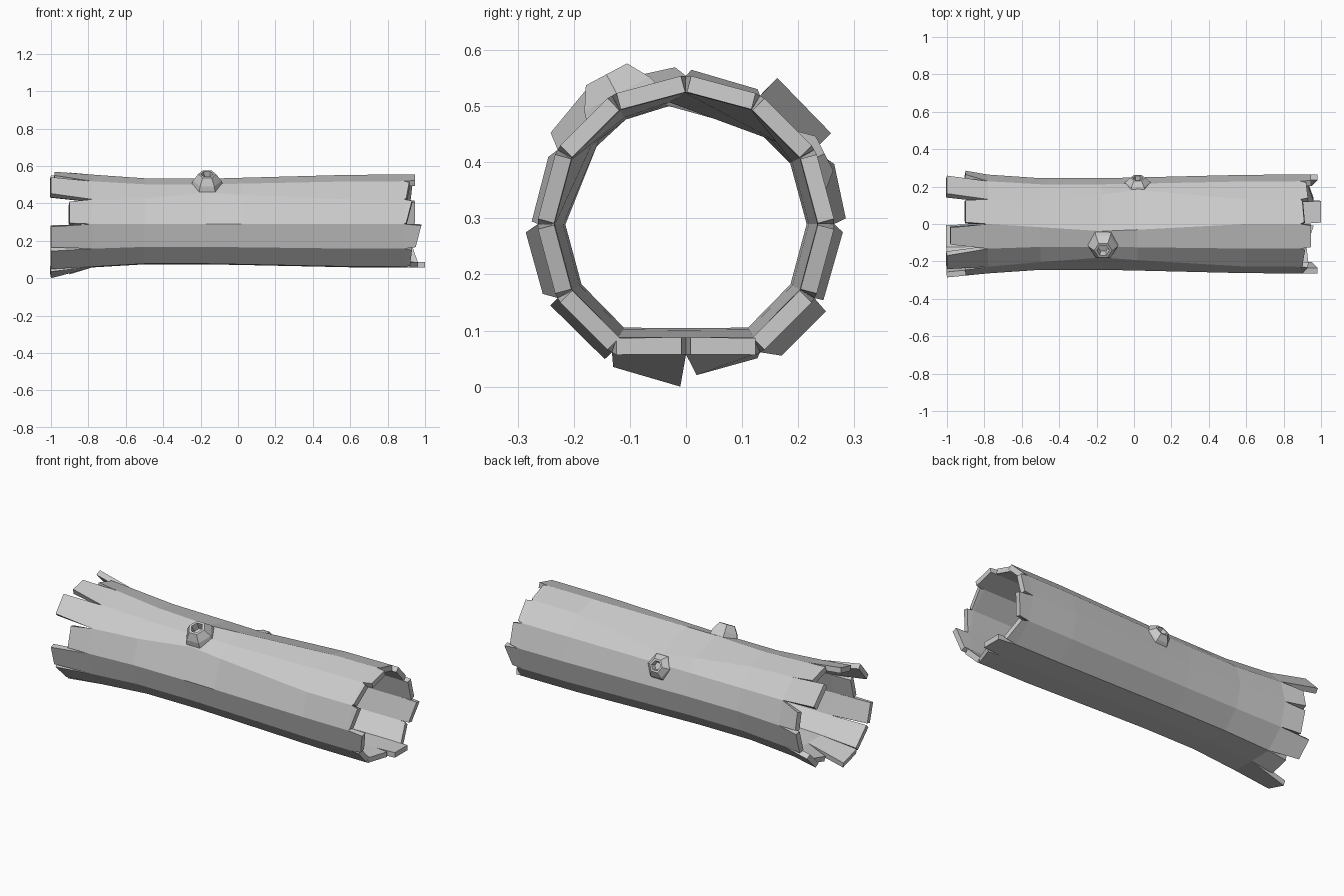
import bpy, bmesh, math
from mathutils import Vector

if "Cube" in bpy.data.objects:
    bpy.data.objects.remove(bpy.data.objects["Cube"])

CZ = 0.29   # height of the log axis


def pt(x, deg, r):
    a = math.radians(deg)
    return Vector((x, r * math.cos(a), CZ + r * math.sin(a)))


def finish(name, bm):
    bmesh.ops.recalc_face_normals(bm, faces=bm.faces)
    me = bpy.data.meshes.new(name)
    bm.to_mesh(me)
    bm.free()
    ob = bpy.data.objects.new(name, me)
    bpy.context.collection.objects.link(ob)
    return ob


# stations along the log: x, radius, ring edges pulled towards the knots
stations = [
    (-0.78, 0.264, {}),
    (-0.50, 0.245, {3: 94, 5: 146}),
    (-0.17, 0.245, {2: 50, 3: 99, 5: 137}),
    (0.02, 0.249, {2: 43, 3: 97, 5: 141}),
    (0.60, 0.263, {}),
    (0.89, 0.264, {}),
]

# splinters on the flared end, one per side: x, angle a, radius a, angle b, radius b
flared = [
    (-0.90, 2, .285, 22, .285), (-1.0, 32, .305, 58, .307),
    (-0.90, 62, .272, 88, .275), (-0.98, 94, .280, 113, .282),
    (-1.0, 124, .302, 146, .291), (-0.90, 154, .273, 179, .275),
    (-1.0, 183, .286, 206, .284), (-1.0, 211, .282, 239, .281),
    (-1.0, 243, .286, 268, .290), (-0.90, 274, .270, 298, .271),
    (-0.95, 306, .290, 328, .294), (-0.90, 331, .280, 357, .280),
]
# short broken tips on the straight end: x at angle a, x at angle b
broken = [(.945, .945), (.92, .93), (.90, .91), (.945, .945), (.915, .90), (.93, .90),
          (.98, .95), (.93, .92), (.92, .96), (1.0, 1.0), (.96, .93), (.95, .98)]

# hollow log shell
bm = bmesh.new()
rings = []
for x, r, pulled in stations:
    rings.append([bm.verts.new(pt(x, pulled.get(k, 30 * k), r * (0.88 if k == 9 else 1)))
                  for k in range(12)])
for A, B in zip(rings, rings[1:]):
    for k in range(12):
        j = (k + 1) % 12
        bm.faces.new((A[k], B[k], B[j], A[j]))
for k in range(12):
    j = (k + 1) % 12
    x, a, ra, b, rb = flared[k]
    bm.faces.new((bm.verts.new(pt(x, a, ra)), rings[0][k], rings[0][j],
                  bm.verts.new(pt(x, b, rb))))
    xa, xb = broken[k]
    fa, fb = (0.88 if k == 9 else 1), (0.88 if k == 8 else 1)
    bm.faces.new((rings[-1][k], bm.verts.new(pt(xa, 30 * k + 2, .264 * fa)),
                  bm.verts.new(pt(xb, 30 * k + 28, .264 * fb)), rings[-1][j]))
log = finish("hollow_log", bm)
# wall thickness, grown inwards
mod = log.modifiers.new("wall", 'SOLIDIFY')
mod.thickness = 0.03
mod.offset = -1


def knot(name, x, deg, levels):
    """Six-sided branch stub; levels are (distance from axis, radius)."""
    bm = bmesh.new()
    a = math.radians(deg)
    out = Vector((0, math.cos(a), math.sin(a)))
    side = Vector((0, -math.sin(a), math.cos(a)))
    loops = []
    for d, r in levels:
        c = Vector((x, 0, CZ)) + out * d
        loops.append([bm.verts.new(c + Vector((1, 0, 0)) * r * math.cos(i * math.pi / 3)
                                   + side * r * math.sin(i * math.pi / 3)) for i in range(6)])
    for A, B in zip(loops, loops[1:]):
        for i in range(6):
            j = (i + 1) % 6
            bm.faces.new((A[i], A[j], B[j], B[i]))
    bm.faces.new(loops[0])
    bm.faces.new(loops[-1])
    finish(name, bm)


# branch stubs
knot("front_knot", -0.165, 118, [(.225, .088), (.262, .076), (.302, .048), (.302, .034), (.262, .028)])
knot("back_knot", 0.02, 27, [(.225, .078), (.250, .068), (.277, .040), (.277, .028), (.252, .022)])
